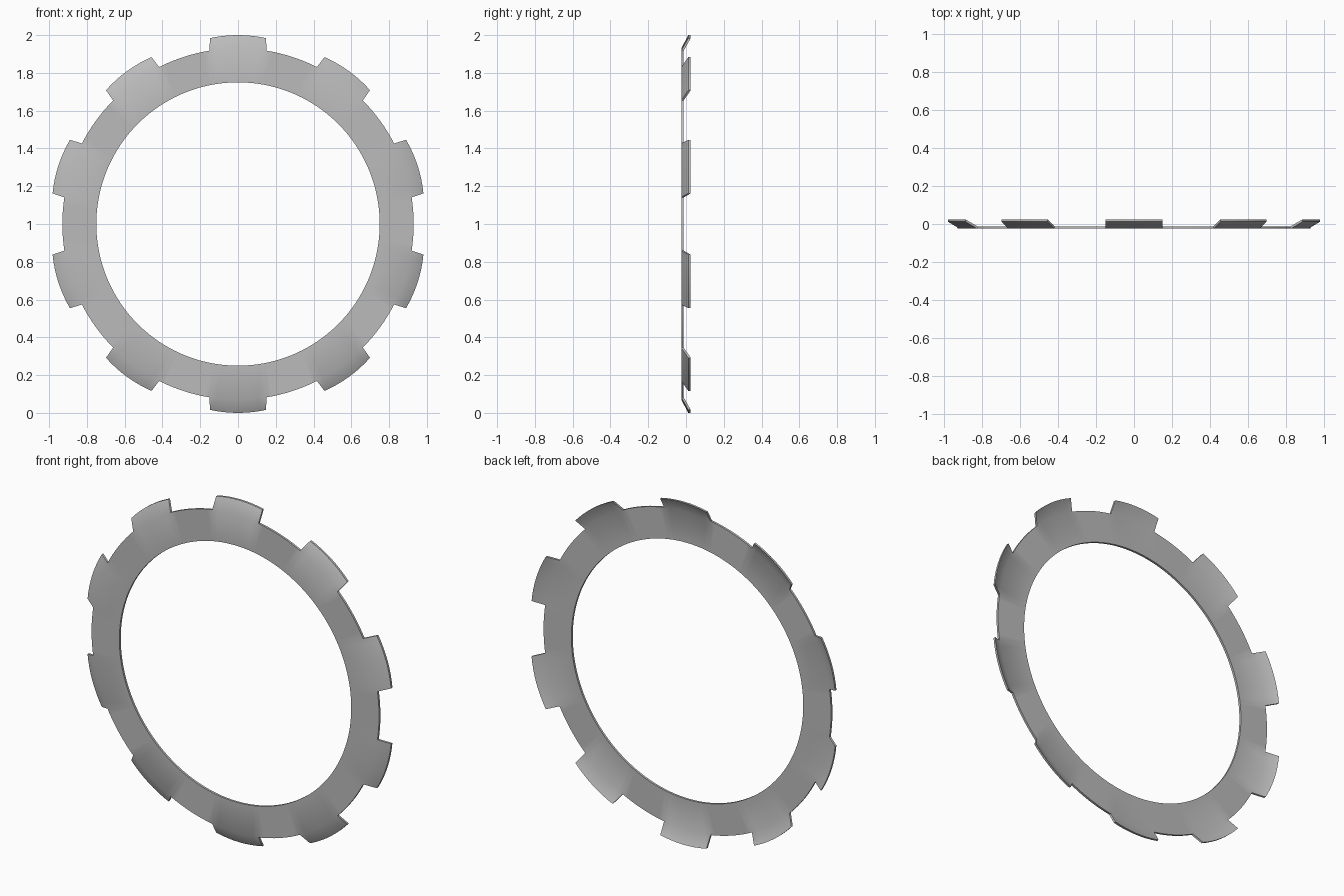
import bpy, bmesh, math

cube = bpy.data.objects.get("Cube")
if cube:
    bpy.data.objects.remove(cube)

TABS, STEPS = 10, 8
INNER, OUTER, TIP = 0.75, 0.93, 1.0
HALF_WIDTH = 0.15
FRONT, THICK, BEND = -0.025, 0.013, 0.037

metal = bpy.data.materials.new("grey metal")
metal.use_nodes = True
GREY = (0.5, 0.5, 0.5, 1)
metal.diffuse_color = GREY
metal.node_tree.nodes["Principled BSDF"].inputs["Base Color"].default_value = GREY

bm = bmesh.new()


def point(radius, angle, y):
    return bm.verts.new((radius * math.sin(angle), y, 1 + radius * math.cos(angle)))


# Flat ring: tab arcs and gap arcs alternate around the circle
pitch = 2 * math.pi / TABS
base_half = math.asin(HALF_WIDTH / OUTER)
tip_half = math.asin(HALF_WIDTH / TIP)
angles, tab_steps = [], []
for t in range(TABS):
    for i in range(STEPS):
        angles.append(t * pitch - base_half + 2 * base_half * i / STEPS)
        tab_steps.append(i)
    for i in range(STEPS):
        angles.append(t * pitch + base_half + (pitch - 2 * base_half) * i / STEPS)
        tab_steps.append(None)

inner = [point(INNER, a, FRONT) for a in angles]
outer = [point(OUTER, a, FRONT) for a in angles]
count = len(angles)
for i in range(count):
    j = (i + 1) % count
    bm.faces.new((inner[i], inner[j], outer[j], outer[i]))

# Parallel-sided tabs bent backwards from the rim
for t in range(TABS):
    start = t * 2 * STEPS
    tips = []
    for i in range(STEPS + 1):
        s = 2 * i / STEPS - 1
        tips.append(point(TIP - 0.005 * s * s, t * pitch + s * tip_half, FRONT + BEND))
    for i in range(STEPS):
        bm.faces.new((outer[start + i], outer[start + i + 1], tips[i + 1], tips[i]))

# Give the sheet its thickness towards the back
bmesh.ops.recalc_face_normals(bm, faces=bm.faces)
sheet = bmesh.ops.extrude_face_region(bm, geom=bm.faces[:], use_keep_orig=True)
for item in sheet["geom"]:
    if isinstance(item, bmesh.types.BMVert):
        item.co.y += THICK
bmesh.ops.recalc_face_normals(bm, faces=bm.faces)

mesh = bpy.data.meshes.new("tabbed_ring")
bm.to_mesh(mesh)
bm.free()
mesh.materials.append(metal)
ring = bpy.data.objects.new("tabbed_ring", mesh)
bpy.context.collection.objects.link(ring)

# Smooth shading across the bends, sharp at the cut edges
bpy.context.view_layer.objects.active = ring
ring.select_set(True)
bpy.ops.object.shade_smooth_by_angle(angle=math.radians(40))
